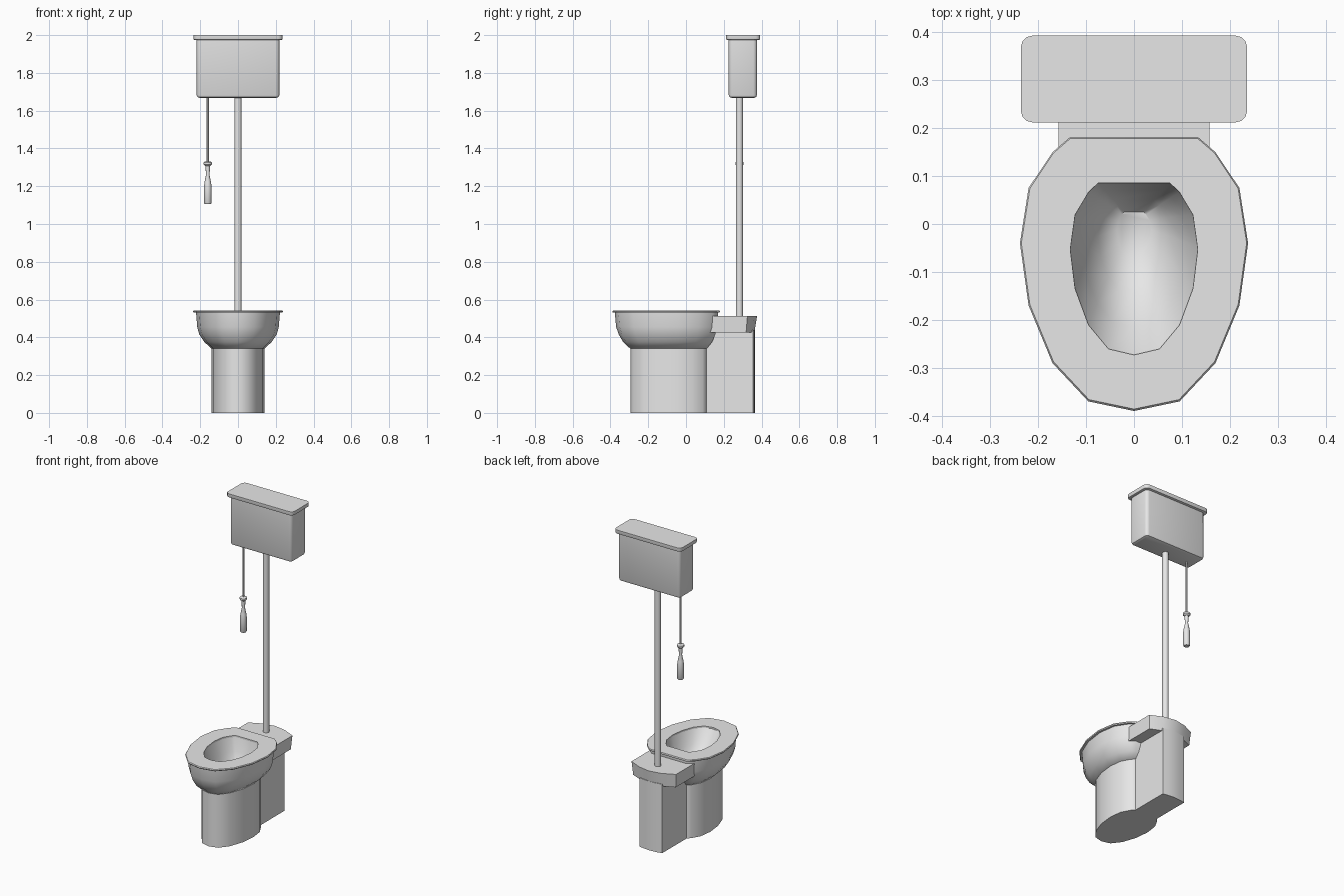
import bpy
import bmesh
import math

cube = bpy.data.objects.get("Cube")
if cube:
    bpy.data.objects.remove(cube, do_unlink=True)

# Single glazed grey colour
GREY = (0.8, 0.8, 0.8, 1)
mat = bpy.data.materials.new("ceramic_grey")
mat.use_nodes = True
mat.diffuse_color = GREY
mat.node_tree.nodes["Principled BSDF"].inputs["Base Color"].default_value = GREY

# Half of the egg-shaped plan: width fraction, front-to-back fraction
EGG = [(0, 0), (.4, .035), (.714, .175), (.924, .386), (1, .614),
       (.924, .816), (.714, .947), (.567, 1)]


def mirrored(half):
    return half + [(-x, y) for x, y in reversed(half) if x > 0]


def egg(width, front, back, z):
    return [(x * width, front + y * (back - front), z) for x, y in mirrored(EGG)]


def circle(x, y, r, z, sides):
    return [(x + r * math.cos(math.tau * i / sides),
             y + r * math.sin(math.tau * i / sides), z) for i in range(sides)]


def loft(name, rings, angle=40, closed=False):
    """Skin a stack of rings; cap the ends, or join last to first when closed."""
    bm = bmesh.new()
    loops = [[bm.verts.new(p) for p in ring] for ring in rings]
    pairs = list(zip(loops, loops[1:]))
    if closed:
        pairs.append((loops[-1], loops[0]))
    else:
        bm.faces.new(loops[0])
        bm.faces.new(loops[-1])
    n = len(loops[0])
    for a, b in pairs:
        for i in range(n):
            j = (i + 1) % n
            bm.faces.new((a[i], a[j], b[j], b[i]))
    return finish(name, bm, angle)


def finish(name, bm, angle):
    bmesh.ops.recalc_face_normals(bm, faces=bm.faces)
    mesh = bpy.data.meshes.new(name)
    bm.to_mesh(mesh)
    bm.free()
    mesh.materials.append(mat)
    obj = bpy.data.objects.new(name, mesh)
    bpy.context.collection.objects.link(obj)
    bpy.ops.object.select_all(action='DESELECT')
    obj.select_set(True)
    bpy.context.view_layer.objects.active = obj
    bpy.ops.object.shade_smooth_by_angle(angle=math.radians(angle))
    return obj


def rounded_box(name, lo, hi, corner, rim):
    """Box with rounded upright corners and softened horizontal edges."""
    bm = bmesh.new()
    bmesh.ops.create_cube(bm, size=1)
    for v in bm.verts:
        v.co = [a + (c + .5) * (b - a) for c, a, b in zip(v.co, lo, hi)]
    upright = [e for e in bm.edges
               if abs(e.verts[0].co.z - e.verts[1].co.z) > .001]
    bmesh.ops.bevel(bm, geom=upright, offset=corner, segments=3,
                    profile=.5, affect='EDGES')
    edges = [e for e in bm.edges
             if all(abs(v.co.z - lo[2]) < 1e-4 for v in e.verts)]
    bmesh.ops.bevel(bm, geom=edges, offset=rim, segments=2,
                    profile=.5, affect='EDGES')
    return finish(name, bm, 40)


# Pedestal foot
loft("pedestal", [egg(.14, -.295, .11, 0), egg(.14, -.295, .11, .34)], 50)

# Bowl: outer wall, rim, then the inside down to the drain
loft("bowl", [
    egg(.14, -.295, .11, .34),
    egg(.178, -.333, .138, .375),
    egg(.205, -.356, .155, .415),
    egg(.216, -.37, .165, .455),
    egg(.222, -.377, .17, .532),
    egg(.133, -.273, .085, .532),
    egg(.108, -.215, .07, .45),
    egg(.075, -.145, .05, .385),
    egg(.036, -.072, .025, .345),
], 50)

# Thin seat ring
loft("seat", [
    egg(.235, -.387, .178, .531),
    egg(.238, -.39, .18, .537),
    egg(.235, -.386, .178, .542),
    egg(.133, -.273, .085, .542),
    egg(.133, -.273, .085, .531),
], 50, closed=True)


# Rear support block and the shelf above it, both with a bowed back
def bowed(width, front, side, back, z):
    half = [(0, front), (width, front), (width, side),
            (width * .5, side + .72 * (back - side)), (0, back)]
    return [(x, y, z) for x, y in half + [(-x, y) for x, y in half[3:0:-1]]]


loft("rear_support", [bowed(.08, .09, .355, .365, z) for z in (0, .44)], 30)
loft("rear_shelf", [bowed(.15, .12, .318, .362, .425),
                    bowed(.157, .12, .325, .376, .512)], 30)

# Flush pipe
PIPE_Y = .283
loft("flush_pipe", [circle(0, PIPE_Y, .019, z, 12) for z in (.5, 1.68)])

# Cistern and lid
rounded_box("cistern", (-.219, .226, 1.668), (.219, .376, 1.98), .02, .015)
rounded_box("cistern_lid", (-.236, .212, 1.975), (.236, .393, 2), .024, .005)

# Pull cord with its collar and handle
CORD_X = -.16
loft("pull_cord", [circle(CORD_X, PIPE_Y, .006, z, 8) for z in (1.31, 1.68)])
loft("pull_collar", [circle(CORD_X, PIPE_Y, r, z, 12) for r, z in
                     ((.014, 1.307), (.022, 1.315), (.022, 1.326), (.014, 1.332))])
loft("pull_handle", [circle(CORD_X, PIPE_Y, r, z, 10) for r, z in
                     ((.017, 1.107), (.02, 1.112), (.02, 1.2), (.017, 1.222),
                      (.009, 1.262), (.012, 1.295), (.012, 1.312))])
